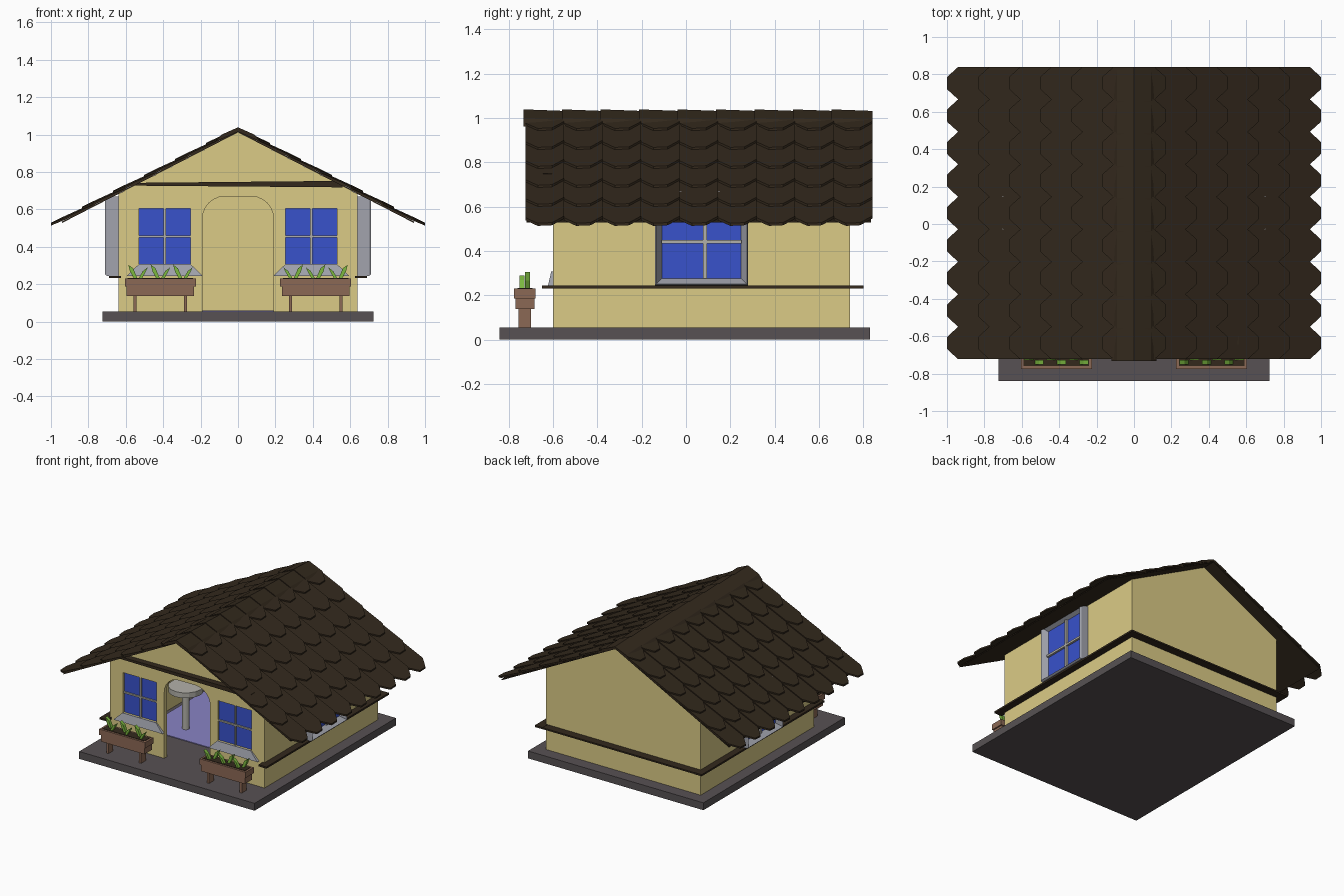
import bpy, bmesh
from math import sin, cos, pi

if "Cube" in bpy.data.objects:
    bpy.data.objects.remove(bpy.data.objects["Cube"])


def material(name, rgb):
    m = bpy.data.materials.new(name)
    m.diffuse_color = (*rgb, 1)
    m.use_nodes = True
    m.node_tree.nodes["Principled BSDF"].inputs["Base Color"].default_value = m.diffuse_color
    return m


ROOF = material("dark_brown", (0.033, 0.022, 0.012))
WALL = material("cream", (0.71, 0.60, 0.24))
GLASS = material("blue", (0.04, 0.085, 0.60))
STONE = material("dark_grey", (0.095, 0.083, 0.087))
FRAME = material("frame_grey", (0.36, 0.37, 0.42))
BAR = material("pale_bar", (0.45, 0.44, 0.40))
WOOD = material("planter_wood", (0.26, 0.14, 0.09))
LEAF = material("green", (0.20, 0.48, 0.05))
RUG = material("lavender", (0.25, 0.23, 0.55))


def finish(name, bm, mat, mirror=False):
    bmesh.ops.recalc_face_normals(bm, faces=bm.faces)
    me = bpy.data.meshes.new(name)
    bm.to_mesh(me)
    bm.free()
    ob = bpy.data.objects.new(name, me)
    bpy.context.collection.objects.link(ob)
    if mat:
        me.materials.append(mat)
    if mirror:
        ob.modifiers.new("mirror", 'MIRROR')
    return ob


def add_loft(bm, loop_a, loop_b):
    """Closed solid between two matching 3D loops."""
    a = [bm.verts.new(p) for p in loop_a]
    b = [bm.verts.new(p) for p in loop_b]
    bm.faces.new(a)
    bm.faces.new(b[::-1])
    for i in range(len(a)):
        j = (i + 1) % len(a)
        bm.faces.new((a[i], b[i], b[j], a[j]))


def add_box(bm, x0, x1, y0, y1, z0, z1):
    ring = [(x0, y0), (x1, y0), (x1, y1), (x0, y1)]
    add_loft(bm, [(x, y, z0) for x, y in ring], [(x, y, z1) for x, y in ring])


def boxes(name, mat, *dims, mirror=False):
    bm = bmesh.new()
    for d in dims:
        add_box(bm, *d)
    return finish(name, bm, mat, mirror)


def prism(name, mat, xz, y0, y1, mirror=False):
    bm = bmesh.new()
    add_loft(bm, [(x, y0, z) for x, z in xz], [(x, y1, z) for x, z in xz])
    return finish(name, bm, mat, mirror)


def cut(target, cutter):
    m = target.modifiers.new("cut", 'BOOLEAN')
    m.operation = 'DIFFERENCE'
    m.object = cutter
    m.solver = 'EXACT'
    cutter.hide_render = True
    bpy.context.view_layer.objects.active = target
    bpy.ops.object.modifier_apply(modifier=m.name)
    bpy.data.objects.remove(cutter)


# base slab
boxes("base_slab", STONE, (-0.725, 0.725, -0.84, 0.83, 0, 0.055))

# hollow gabled walls
walls = prism("walls", WALL, [(-0.64, 0.05), (0.64, 0.05), (0.64, 0.682),
                              (0, 1.012), (-0.64, 0.682)], -0.60, 0.74)
cut(walls, prism("room_cutter", None, [(-0.61, 0.0), (0.61, 0.0), (0.61, 0.67),
                                       (0, 0.985), (-0.61, 0.67)], -0.57, 0.71))

# arched doorway
arch = [(-0.19, 0.0), (0.19, 0.0)]
arch += [(0.07 + 0.12 * cos(t * pi / 12), 0.55 + 0.12 * sin(t * pi / 12)) for t in range(7)]
arch += [(-0.07 - 0.12 * sin(t * pi / 12), 0.55 + 0.12 * cos(t * pi / 12)) for t in range(7)]
cut(walls, prism("door_cutter", None, arch, -0.7, -0.5))

# window openings
for s in (-1, 1):
    x0, x1 = sorted((s * 0.253, s * 0.53))
    cut(walls, boxes("window_cutter", None, (x0, x1, -0.7, -0.5, 0.305, 0.605)))

# front windows
boxes("front_glass", GLASS, (0.253, 0.53, -0.585, -0.572, 0.305, 0.605), mirror=True)
boxes("front_window_bars", BAR, (0.386, 0.397, -0.595, -0.585, 0.305, 0.605),
      (0.253, 0.53, -0.596, -0.585, 0.45, 0.461), mirror=True)

# sloping front sills
bm = bmesh.new()
add_loft(bm, [(0.19, -0.60, 0.245), (0.595, -0.60, 0.245), (0.53, -0.60, 0.307), (0.253, -0.60, 0.307)],
         [(0.19, -0.622, 0.245), (0.595, -0.622, 0.245), (0.53, -0.608, 0.307), (0.253, -0.608, 0.307)])
finish("front_sill", bm, FRAME, True)

# side windows: bevelled frame ring, glass and bars
bm = bmesh.new()
rings = []
for x, e in ((0.64, 0), (0.70, 0), (0.71, 0.006), (0.665, 0.032)):
    y0, y1, z0, z1 = -0.14 + e, 0.28 - e, 0.245 + e, 0.67 - e
    rings.append([bm.verts.new((x, y, z)) for y, z in ((y0, z0), (y1, z0), (y1, z1), (y0, z1))])
for a, b in zip(rings, rings[1:]):
    for i in range(4):
        bm.faces.new((a[i], a[(i + 1) % 4], b[(i + 1) % 4], b[i]))
finish("side_window_frame", bm, FRAME, True)
boxes("side_glass", GLASS, (0.642, 0.665, -0.112, 0.252, 0.274, 0.642), mirror=True)
boxes("side_window_bars", BAR, (0.66, 0.68, 0.076, 0.095, 0.276, 0.64),
      (0.66, 0.68, -0.11, 0.25, 0.435, 0.45), mirror=True)

# trim boards: two sides, back and front gable
boxes("side_trim", ROOF, (0.625, 0.69, -0.65, 0.80, 0.232, 0.245), mirror=True)
boxes("back_trim", ROOF, (-0.68, 0.68, 0.73, 0.80, 0.233, 0.244))
prism("gable_trim", ROOF, [(-0.55, 0.727), (0.56, 0.718), (0.56, 0.75), (0.50, 0.752),
                           (-0.55, 0.742)], -0.645, -0.595)


# roof sheet
def roof_z(r):
    return 1.02 - 0.515 * r


prism("roof_sheet", ROOF, [(0, roof_z(0)), (0.94, roof_z(0.94)), (0.94, roof_z(0.94) - 0.008),
                           (0, roof_z(0) - 0.008)], -0.72, 0.835, True)

# overlapping clipped-corner tiles
bm = bmesh.new()
ROWS, COLS, Y0, Y1 = 6, 9, -0.723, 0.84
pitch = (Y1 - Y0) / COLS
for row in range(ROWS):
    end = 1.0 - row * 0.166
    start = max(0, end - 0.235)
    for col in range(COLS):
        yc = Y0 + pitch * (col + 0.5)
        h = pitch / 2
        outline = [(start, -h), (end - 0.06, -h), (end - 0.012, -h * 0.5), (end, -h * 0.36),
                   (end, h * 0.36), (end - 0.012, h * 0.5), (end - 0.06, h), (start, h)]
        low, top = [], []
        for r, v in outline:
            w = 0.014 * (r - start) / (end - start) + 0.004 * v / h
            low.append((r, yc + v, roof_z(r) + w - 0.004))
            top.append((r, yc + v, roof_z(r) + w + 0.008))
        add_loft(bm, low, top)
finish("roof_tiles", bm, ROOF, True)

# ridge caps
bm = bmesh.new()
for col in range(COLS):
    yc = Y0 + pitch * (col + 0.5)
    caps = []
    for y, lift in ((yc - pitch / 2 - 0.01, 0.019), (yc + pitch / 2, 0.012)):
        caps.append([(0, y, 1.02 + lift), (0.09, y, roof_z(0.09) + lift + 0.006),
                     (0.12, y, roof_z(0.12) + 0.004), (0, y, 1.015)])
    add_loft(bm, *caps)
finish("ridge_caps", bm, ROOF, True)

# planters with two plank tiers, legs and soil
boxes("planter", WOOD, (0.225, 0.605, -0.775, -0.678, 0.187, 0.23),
      (0.235, 0.595, -0.77, -0.683, 0.138, 0.187),
      (0.272, 0.29, -0.755, -0.70, 0.05, 0.14),
      (0.542, 0.56, -0.755, -0.70, 0.05, 0.14), mirror=True)
boxes("planter_soil", ROOF, (0.24, 0.59, -0.76, -0.693, 0.22, 0.233), mirror=True)

# pairs of leaning leaves
bm = bmesh.new()
for c in (0.295, 0.415, 0.535):
    for s, y, h in ((-1, -0.74, 0.29), (1, -0.715, 0.305)):
        outline = [(c, 0.225), (c + s * 0.018, 0.225), (c + s * 0.042, 0.268),
                   (c + s * 0.052, h), (c + s * 0.026, h - 0.02)]
        add_loft(bm, [(x, y - 0.012, z) for x, z in outline],
                 [(x, y + 0.012, z) for x, z in outline])
finish("planter_leaves", bm, LEAF, True)

# interior rug and pedestal table seen through the doorway
boxes("rug", RUG, (-0.58, 0.58, -0.29, 0.70, 0.055, 0.06))
for name, r, z0, z1 in (("table_leg", 0.025, 0.06, 0.34), ("table_top", 0.12, 0.34, 0.38)):
    bm = bmesh.new()
    ring = [(-0.34 + r * cos(i * pi / 8), -0.13 + r * sin(i * pi / 8)) for i in range(16)]
    add_loft(bm, [(x, y, z0) for x, y in ring], [(x, y, z1) for x, y in ring])
    finish(name, bm, BAR)
